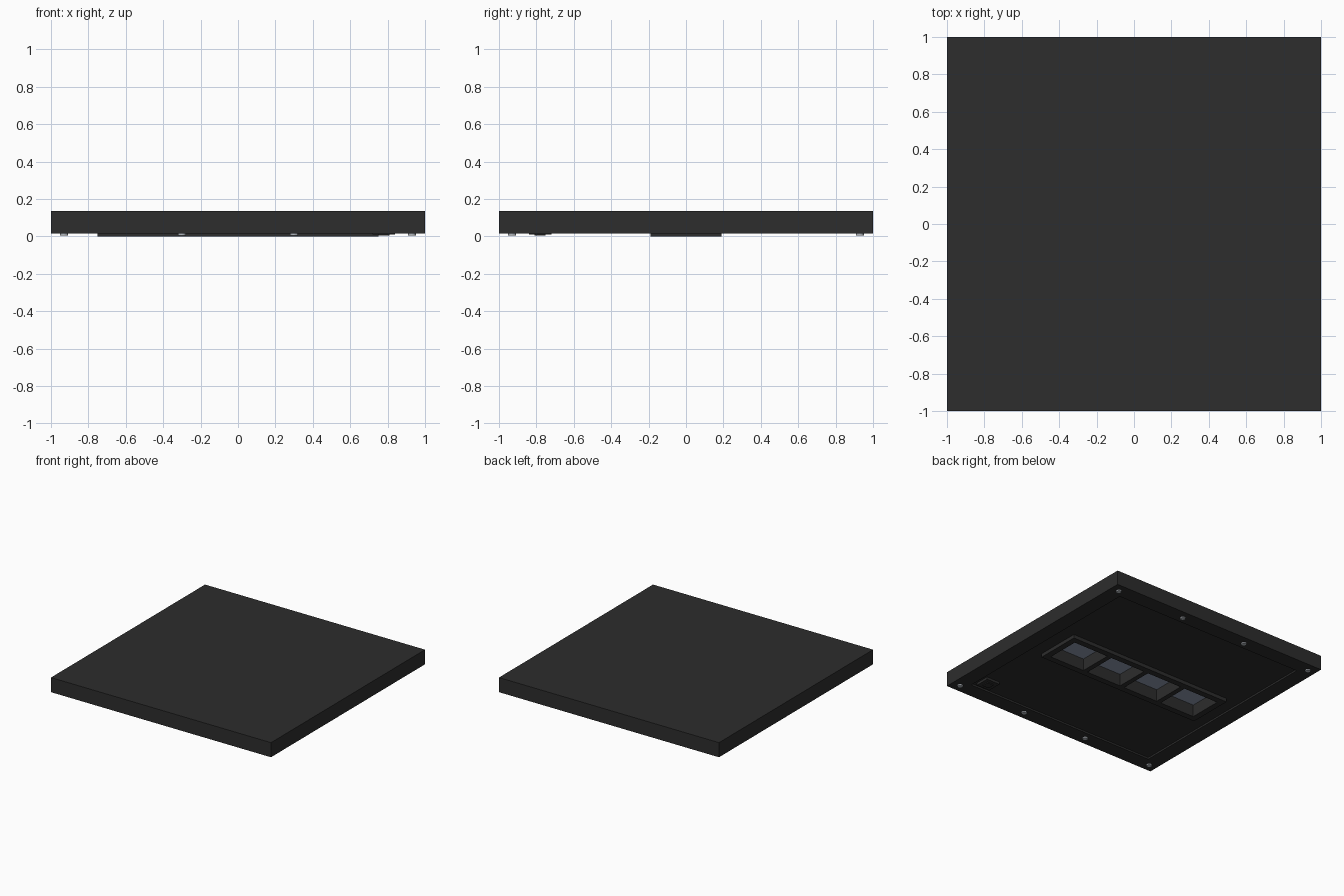
import bpy
import bmesh
from mathutils import Matrix, Vector

if "Cube" in bpy.data.objects:
    bpy.data.objects.remove(bpy.data.objects["Cube"])


def material(name, rgb):
    m = bpy.data.materials.new(name)
    m.diffuse_color = (*rgb, 1.0)
    m.use_nodes = True
    m.node_tree.nodes["Principled BSDF"].inputs["Base Color"].default_value = m.diffuse_color
    return m


BLACK = material("charcoal_black", (0.026, 0.026, 0.026))
SLATE = material("slate_grey", (0.28, 0.33, 0.44))
STEEL = material("screw_steel", (0.45, 0.48, 0.52))


def finish(name, bm, mat):
    mesh = bpy.data.meshes.new(name)
    bm.to_mesh(mesh)
    bm.free()
    mesh.materials.append(mat)
    ob = bpy.data.objects.new(name, mesh)
    bpy.context.collection.objects.link(ob)
    return ob


def box(name, x0, x1, y0, y1, z0, z1, mat):
    bm = bmesh.new()
    centre = Vector(((x0 + x1) / 2, (y0 + y1) / 2, (z0 + z1) / 2))
    size = Matrix.Diagonal((x1 - x0, y1 - y0, z1 - z0, 1))
    bmesh.ops.create_cube(bm, size=1, matrix=Matrix.Translation(centre) @ size)
    return finish(name, bm, mat)


def disc(name, x, y, r, z0, z1, mat):
    bm = bmesh.new()
    bmesh.ops.create_cone(bm, cap_ends=True, segments=16, radius1=r, radius2=r,
                          depth=z1 - z0,
                          matrix=Matrix.Translation((x, y, (z0 + z1) / 2)))
    return finish(name, bm, mat)


def cut(ob, cutter):
    mod = ob.modifiers.new("cut", "BOOLEAN")
    mod.operation = "DIFFERENCE"
    mod.solver = "EXACT"
    mod.object = cutter
    bpy.context.view_layer.objects.active = ob
    bpy.ops.object.modifier_apply(modifier=mod.name)


# Slab housing with a shallow recess underneath
housing = box("slab_housing", -1, 1, -1, 1, 0.015, 0.135, BLACK)
recess = box("recess_cutter", -0.87, 0.87, -0.87, 0.87, -0.1, 0.03, BLACK)
cut(housing, recess)
bpy.data.objects.remove(recess)

# Raised frame around the four pockets
frame = box("pocket_frame", -0.75, 0.75, -0.19, 0.19, 0.0, 0.03, BLACK)

# Four deep pockets with grey floors
for i in range(4):
    cx = -0.54 + 0.36 * i
    pocket = box("pocket_cutter", cx - 0.16, cx + 0.16, -0.14, 0.14, -0.1, 0.105, BLACK)
    cut(housing, pocket)
    cut(frame, pocket)
    bpy.data.objects.remove(pocket)
    box(f"pocket_floor_{i + 1}", cx - 0.16, cx + 0.16, -0.14, 0.14, 0.1, 0.106, SLATE)

# Screws along the two rim edges
for y in (-0.93, 0.93):
    for x in (-0.93, -0.3, 0.3, 0.93):
        disc("rim_screw", x, y, 0.021, 0.005, 0.02, STEEL)

# Small stepped connector block in one corner
box("connector_base", 0.72, 0.84, -0.84, -0.72, 0.01, 0.032, BLACK)
box("connector_plug", 0.75, 0.81, -0.81, -0.75, 0.004, 0.012, BLACK)
